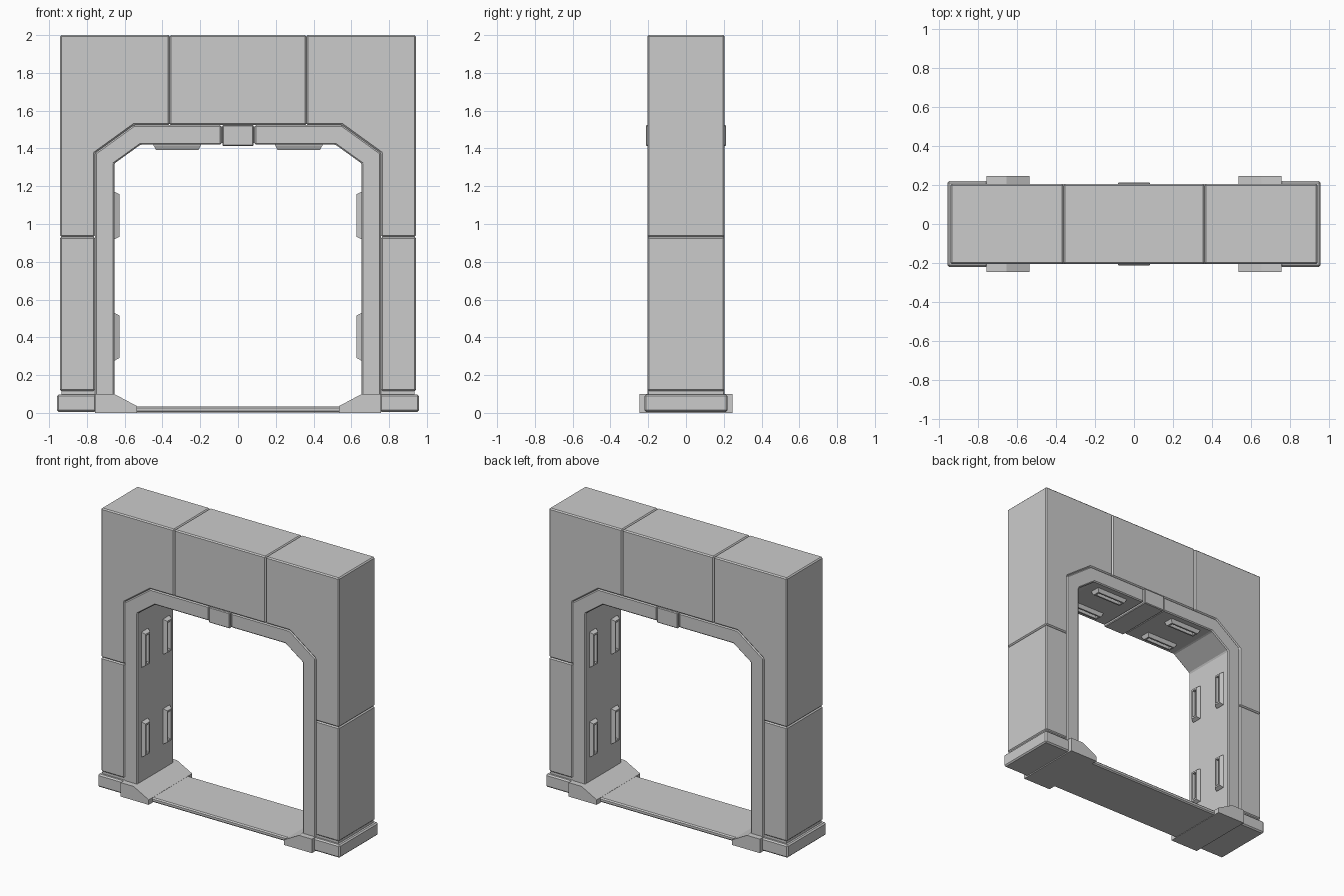
import bpy, bmesh
from mathutils import Vector

if "Cube" in bpy.data.objects:
    bpy.data.objects.remove(bpy.data.objects["Cube"])


def finish(name, bm, bevel=0.0, mirror=False):
    bmesh.ops.recalc_face_normals(bm, faces=bm.faces)
    me = bpy.data.meshes.new(name)
    bm.to_mesh(me)
    bm.free()
    ob = bpy.data.objects.new(name, me)
    bpy.context.collection.objects.link(ob)
    if bevel:
        b = ob.modifiers.new("bevel", 'BEVEL')
        b.width, b.segments = bevel, 1
        b.limit_method, b.angle_limit = 'ANGLE', 0.4
    if mirror:
        ob.modifiers.new("mirror", 'MIRROR').use_axis[0] = True
    return ob


def slab(name, profile, half_depth, bevel=0.0, mirror=True):
    """Extrude an (x, z) outline through the wall thickness."""
    bm = bmesh.new()
    face = bm.faces.new([bm.verts.new((x, -half_depth, z)) for x, z in profile])
    ext = bmesh.ops.extrude_face_region(bm, geom=[face])
    moved = [v for v in ext["geom"] if isinstance(v, bmesh.types.BMVert)]
    bmesh.ops.translate(bm, verts=moved, vec=(0, 2 * half_depth, 0))
    return finish(name, bm, bevel, mirror)


def rect(x0, x1, z0, z1):
    return [(x0, z0), (x1, z0), (x1, z1), (x0, z1)]


def pad(name, centre, along, across, normal, length):
    """Tapered raised rectangle with a sunken slot, mirrored in x."""
    c, a, w, n = Vector(centre), Vector(along), Vector(across), Vector(normal)
    bm = bmesh.new()
    rings = []
    hl, hw = length / 2, 0.036
    # (inset, height): base, outer rim, inner rim, slot floor
    for inset, h in ((0, -0.01), (0, 0.004), (0.012, 0.027), (0.024, 0.027), (0.026, 0.006)):
        l, k = hl - inset, hw - inset * 0.9
        rings.append([bm.verts.new(c + n * h + a * l * s + w * k * t)
                      for s, t in ((-1, -1), (1, -1), (1, 1), (-1, 1))])
    for r, q in zip(rings, rings[1:]):
        for i in range(4):
            j = (i + 1) % 4
            bm.faces.new((r[i], r[j], q[j], q[i]))
    bm.faces.new(rings[0])
    bm.faces.new(rings[-1])
    finish(name, bm, mirror=True)


# Wall masonry
D = 0.205
slab("lower_wall_block", rect(0.757, 0.942, 0.115, 0.932), D, 0.008)
slab("corner_wall_block", [(0.757, 0.932), (0.942, 0.932), (0.942, 2.0), (0.362, 2.0),
                           (0.362, 1.523), (0.552, 1.523), (0.757, 1.375)], D, 0.008)
slab("top_wall_block", rect(-0.362, 0.362, 1.523, 2.0), D, 0.008, mirror=False)

# Door frame lining and keystone
slab("door_frame", [(0.757, 0.03), (0.757, 1.375), (0.552, 1.523), (0.088, 1.523),
                    (0.088, 1.42), (0.516, 1.42), (0.655, 1.32), (0.655, 0.03)], D, 0.007)
slab("keystone", rect(-0.083, 0.083, 1.413, 1.525), 0.213, 0.005, mirror=False)
slab("keystone_core", rect(-0.1, 0.1, 1.43, 1.515), 0.195, mirror=False)

# Base, feet and threshold
slab("base_block", rect(0.75, 0.958, 0.006, 0.098), 0.22, 0.009)
slab("base_neck", rect(0.757, 0.935, 0.09, 0.13), 0.198)
slab("frame_foot", [(0.535, 0.0), (0.757, 0.0), (0.757, 0.1), (0.655, 0.1),
                    (0.535, 0.036)], 0.246)
slab("threshold", rect(-0.75, 0.75, 0.003, 0.035), D, 0.008, mirror=False)

# Slotted pads on jambs and lintel
for y in (-0.122, 0.122):
    for z in (0.403, 1.045):
        pad("jamb_pad", (0.655, y, z), (0, 0, 1), (0, 1, 0), (-1, 0, 0), 0.25)
    pad("lintel_pad", (0.322, y, 1.42), (1, 0, 0), (0, 1, 0), (0, 0, -1), 0.25)
